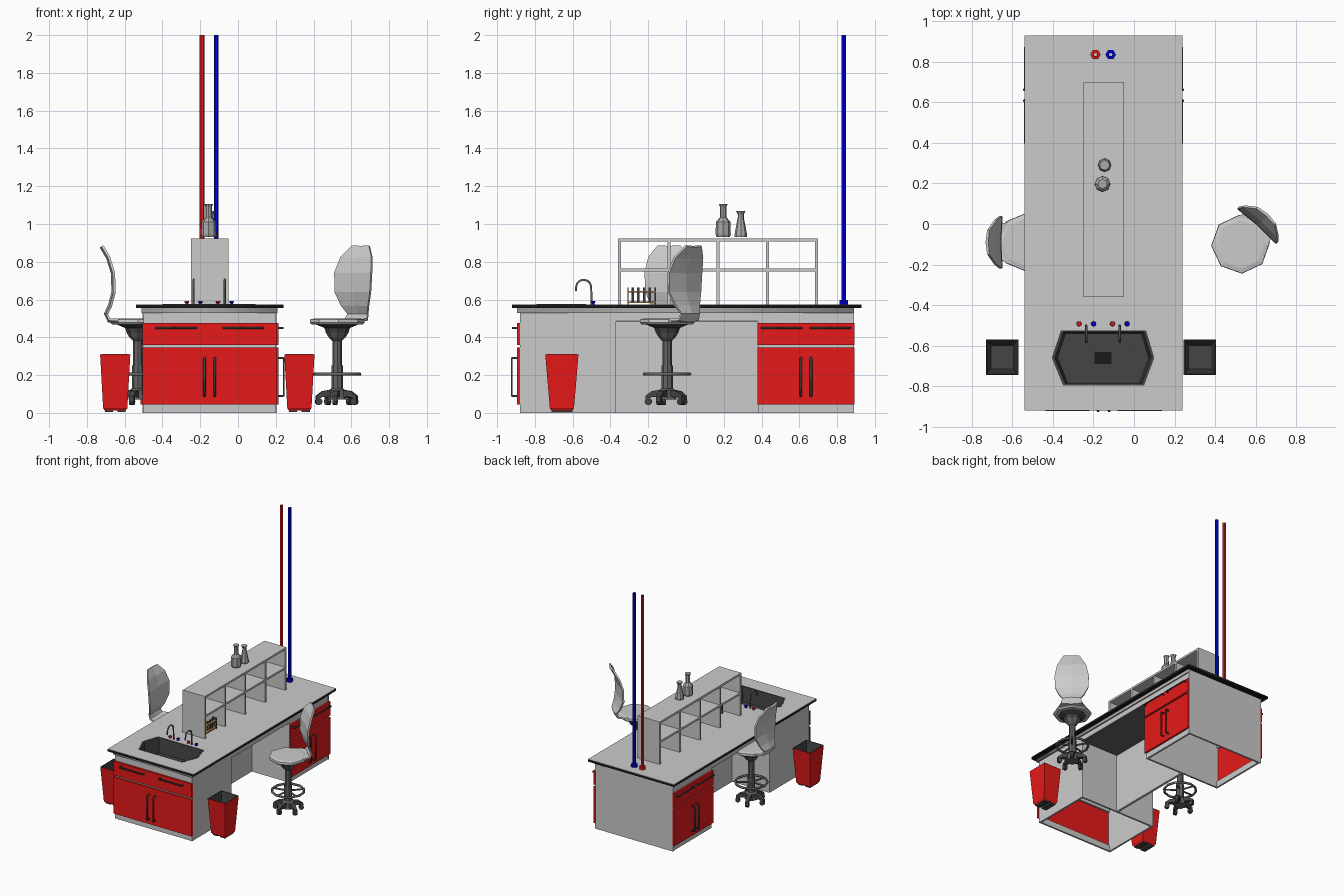
import bpy, bmesh
from math import cos, sin, pi, radians
from mathutils import Matrix, Vector

if "Cube" in bpy.data.objects:
    bpy.data.objects.remove(bpy.data.objects["Cube"])

I = Matrix.Identity(4)


def T(x, y, z=0, rot=0, axis='Z'):
    return Matrix.Translation((x, y, z)) @ Matrix.Rotation(radians(rot), 4, axis)


def mat(name, r, g, b):
    m = bpy.data.materials.new(name)
    m.diffuse_color = (r, g, b, 1)
    m.use_nodes = True
    m.node_tree.nodes["Principled BSDF"].inputs["Base Color"].default_value = m.diffuse_color
    return m


RED = mat("red", 0.8, 0.01, 0.01)
BLUE = mat("blue", 0.0, 0.0, 0.7)
BLACK = mat("black", 0.01, 0.01, 0.01)
DARK = mat("dark_grey", 0.06, 0.06, 0.06)
STEEL = mat("steel", 0.13, 0.13, 0.13)
GLASS = mat("glass_grey", 0.4, 0.4, 0.4)
AMBER = mat("amber", 0.5, 0.25, 0.06)


def add(name, mesh, m, M):
    ob = bpy.data.objects.new(name, mesh)
    bpy.context.collection.objects.link(ob)
    ob.matrix_world = M
    if m:
        mesh.materials.clear()
        mesh.materials.append(m)
    return ob


def loft(name, rings, m=None, M=I, caps=(True, True)):
    bm = bmesh.new()
    vs = [[bm.verts.new(p) for p in r] for r in rings]
    n = len(rings[0])
    for a, b in zip(vs, vs[1:]):
        for i in range(n):
            j = (i + 1) % n
            bm.faces.new((a[i], a[j], b[j], b[i]))
    if caps[0]:
        bm.faces.new(vs[0][::-1])
    if caps[1]:
        bm.faces.new(vs[-1])
    bmesh.ops.recalc_face_normals(bm, faces=bm.faces)
    mesh = bpy.data.meshes.new(name)
    bm.to_mesh(mesh)
    bm.free()
    return add(name, mesh, m, M)


def rect(x0, x1, y0, y1, z):
    return [(x0, y0, z), (x1, y0, z), (x1, y1, z), (x0, y1, z)]


def box(name, x0, x1, y0, y1, z0, z1, m=None, M=I):
    return loft(name, [rect(x0, x1, y0, y1, z) for z in (z0, z1)], m, M)


def lathe(name, prof, n=8, m=None, M=I, caps=(True, True)):
    return loft(name, [[(r * cos(2 * pi * i / n), r * sin(2 * pi * i / n), z) for i in range(n)]
                       for r, z in prof], m, M, caps)


def curve(name, loops, m, M, cyclic, **props):
    cu = bpy.data.curves.new(name, 'CURVE')
    for k, v in props.items():
        setattr(cu, k, v)
    for pts in loops:
        s = cu.splines.new('POLY')
        s.points.add(len(pts) - 1)
        for p, c in zip(s.points, pts):
            p.co = (*c, 1)
        s.use_cyclic_u = cyclic
    tmp = bpy.data.objects.new(name + "_path", cu)
    bpy.context.collection.objects.link(tmp)
    bpy.context.view_layer.update()
    dg = bpy.context.evaluated_depsgraph_get()
    mesh = bpy.data.meshes.new_from_object(tmp.evaluated_get(dg))
    bpy.data.objects.remove(tmp)
    return add(name, mesh, m, M)


def tube(name, pts, r, m=None, M=I, cyclic=False):
    return curve(name, [pts], m, M, cyclic, dimensions='3D', bevel_depth=r,
                 bevel_resolution=1, use_fill_caps=True)


SINK = [(-.36, -.525), (.06, -.525), (.10, -.66), (.05, -.795), (-.35, -.795), (-.405, -.66)]


def slab(name, x0, x1, y0, y1, z0, z1, m=None):
    loops = [rect(x0, x1, y0, y1, 0), [(x, y, 0) for x, y in SINK]]
    return curve(name, loops, m, T(0, 0, (z0 + z1) / 2), True, dimensions='2D',
                 fill_mode='BOTH', extrude=(z1 - z0) / 2)


# worktop with sink opening
slab("worktop_surface", -.54, .24, -.92, .93, .572, .575)
slab("worktop_edge", -.54, .24, -.92, .93, .555, .572, BLACK)
slab("worktop_support", -.51, .21, -.895, .89, .53, .555, GLASS)


# sink bowl and drain
def sink_ring(s, z):
    return [(-.15 + (x + .15) * s, -.66 + (y + .66) * s, z) for x, y in SINK]


loft("sink_bowl", [sink_ring(1, .576), sink_ring(.94, .574), sink_ring(.89, .45)], DARK, caps=(False, True))
box("sink_drain", -.195, -.11, -.69, -.63, .45, .454, BLACK)

# cabinets: open underneath, framed around the fronts
for s, side in ((-1, "left"), (1, "right")):
    xs = sorted((-.15 + s * .335, -.15 + s * .35))
    box(side + "_sink_cabinet_wall", *xs, -.88, -.37, 0, .555)
    box(side + "_knee_apron", *xs, -.37, .38, .49, .555)
    for z0, z1 in ((0, .05), (.34, .37), (.47, .555)):
        box(side + "_rear_cabinet_rail", *xs, .38, .89, z0, z1)
        if s > 0:
            box("sink_cabinet_rail", -.5, .2, -.88, -.865, z0, z1)
box("sink_cabinet_back", -.5, .2, -.385, -.37, 0, .555)
box("rear_cabinet_inner_wall", -.5, .2, .38, .395, 0, .555)
box("rear_cabinet_end", -.505, .205, .875, .89, 0, .555)
box("knee_divider", -.16, -.14, -.37, .38, 0, .49)
box("knee_ceiling", -.495, .195, -.37, .38, .485, .5, STEEL)


def fronts(name, w, M):
    box(name + "_door", -w / 2, w / 2, -.015, 0, .045, .345, RED, M)
    box(name + "_drawer", -w / 2, w / 2, -.015, 0, .36, .475, RED, M)
    for s in (-1, 1):
        x = s * .027
        tube(name + "_door_handle", [(x, -.01, .09), (x, -.042, .09), (x, -.042, .29), (x, -.01, .29)],
             .007, DARK, M)
        a, b = s * w / 4 - .105, s * w / 4 + .105
        tube(name + "_drawer_handle", [(a, -.01, .45), (a, -.038, .45), (b, -.038, .45), (b, -.01, .45)],
             .006, DARK, M)


fronts("sink_cabinet", .71, T(-.15, -.88))
fronts("right_rear_cabinet", .515, T(.2, .635, 0, 90))
fronts("left_rear_cabinet", .515, T(-.5, .635, 0, -90))

# reagent shelf, open on both long sides
box("shelf_top", -.25, -.05, -.36, .70, .907, .923)
box("shelf_middle", -.25, -.05, -.36, .70, .748, .764)
for i in range(5):
    y = -.352 + i * .261
    box("shelf_upright", -.25, -.05, y - .008, y + .008, .575, .907)

# flasks
lathe("tall_flask", [(.036, .932), (.04, .945), (.039, 1.01), (.018, 1.035), (.017, 1.09), (.024, 1.107)],
      8, GLASS, T(-.155, .197))
lathe("conical_flask", [(.033, .932), (.033, .945), (.016, 1.035), (.016, 1.05), (.025, 1.068)],
      8, GLASS, T(-.145, .29))

# test tube rack
for z in (.583, .638):
    box("rack_plate", -.12, -.08, -.31, -.16, z, z + .008, AMBER)
for y in (-.31, -.166):
    box("rack_end", -.12, -.08, y, y + .006, .575, .665, DARK)
for i in range(4):
    lathe("test_tube", [(.004, .585), (.008, .592), (.008, .665)], 6, STEEL, T(-.1, -.282 + i * .03))

# taps with hot and cold knobs
for x in (-.235, -.07):
    arc = [(x, -.542 + .04 * cos(a), .665 + .04 * sin(a)) for a in [pi * k / 6 for k in range(7)]]
    tube("tap_spout", [(x, -.5, .575)] + arc + [(x, -.582, .645)], .006, STEEL)
    for dx, m in ((-.036, RED), (.036, BLUE)):
        lathe("tap_knob", [(.011, .575), (.006, .58), (.013, .585), (.011, .592)], 8, m, T(x + dx, -.492))

# supply pipes
for x, m, n in ((-.19, RED, "hot"), (-.115, BLUE, "cold")):
    lathe(n + "_supply_pipe", [(.026, .575), (.026, .597), (.013, .598), (.013, 2), (.009, 2), (.009, .578)],
          6, m, T(x, .835), (False, False))

# waste bins
def bin_ring(hx, hy, z):
    return rect(-hx, hx, -hy, hy, z)


for x, n in ((-.65, "left"), (.325, "right")):
    M = T(x, -.657)
    loft(n + "_bin_shell", [bin_ring(.055, .055, .012), bin_ring(.064, .064, .025), bin_ring(.08, .088, .31)],
         RED, M, (False, False))
    loft(n + "_bin_liner", [bin_ring(.08, .088, .311), bin_ring(.074, .082, .311), bin_ring(.056, .058, .03)],
         DARK, M, (False, True))
    for s in (-1, 1):
        fx = sorted((s * .012, s * .055))
        box(n + "_bin_foot", *fx, -.055, .055, .006, .02, DARK, M)


# lab chairs: local +y is towards the backrest
BACK = [(.08, .483, .105), (.155, .487, .08), (.172, .525, .07), (.15, .57, .095), (.132, .64, .125),
        (.135, .74, .13), (.16, .82, .11), (.195, .88, .06)]


def chair(name, M):
    lathe(name + "_seat", [(.135, .468), (.145, .478), (.143, .495), (.12, .5)], 8, None, M)
    lathe(name + "_seat_pan", [(.06, .425), (.068, .45), (.11, .467)], 8, DARK, M)
    rings = []
    for i, (d, z, w) in enumerate(BACK):
        a, b = BACK[max(i - 1, 0)], BACK[min(i + 1, len(BACK) - 1)]
        t = Vector((b[0] - a[0], b[1] - a[1])).normalized() * .008
        f = [(-w, 1.8), (0, 1), (w, 1.8), (w, .2), (0, -1), (-w, .2)]
        rings.append([(x, d - t.y * k, z + t.x * k) for x, k in f])
    loft(name + "_backrest", rings, None, M)
    lathe(name + "_column", [(.05, .07), (.045, .12), (.03, .13), (.03, .25), (.025, .25), (.025, .38),
                             (.045, .40), (.06, .425)], 8, STEEL, M)
    tube(name + "_foot_ring", [(.122 * cos(pi * k / 6), .122 * sin(pi * k / 6), .205) for k in range(12)],
         .009, STEEL, M, True)
    for k in range(5):
        L = M @ T(0, 0, 0, k * 72 + 18)
        tube(name + "_foot_ring_spoke", [(.02, 0, .205), (.12, 0, .205)], .007, STEEL, L)
        loft(name + "_base_leg", [[(r, -h, z0), (r, h, z0), (r, h, z1), (r, -h, z1)] for r, h, z0, z1 in
                                  ((.02, .018, .085, .125), (.08, .015, .085, .115), (.115, .012, .07, .09))],
             DARK, L)
        lathe(name + "_castor", [(.019, -.012), (.019, .012)], 8, DARK, L @ T(.1, 0, .06, 90, 'X'))


chair("left_chair", T(-.53, -.09, 0, 90))
chair("right_chair", T(.525, -.1, 0, -42))
